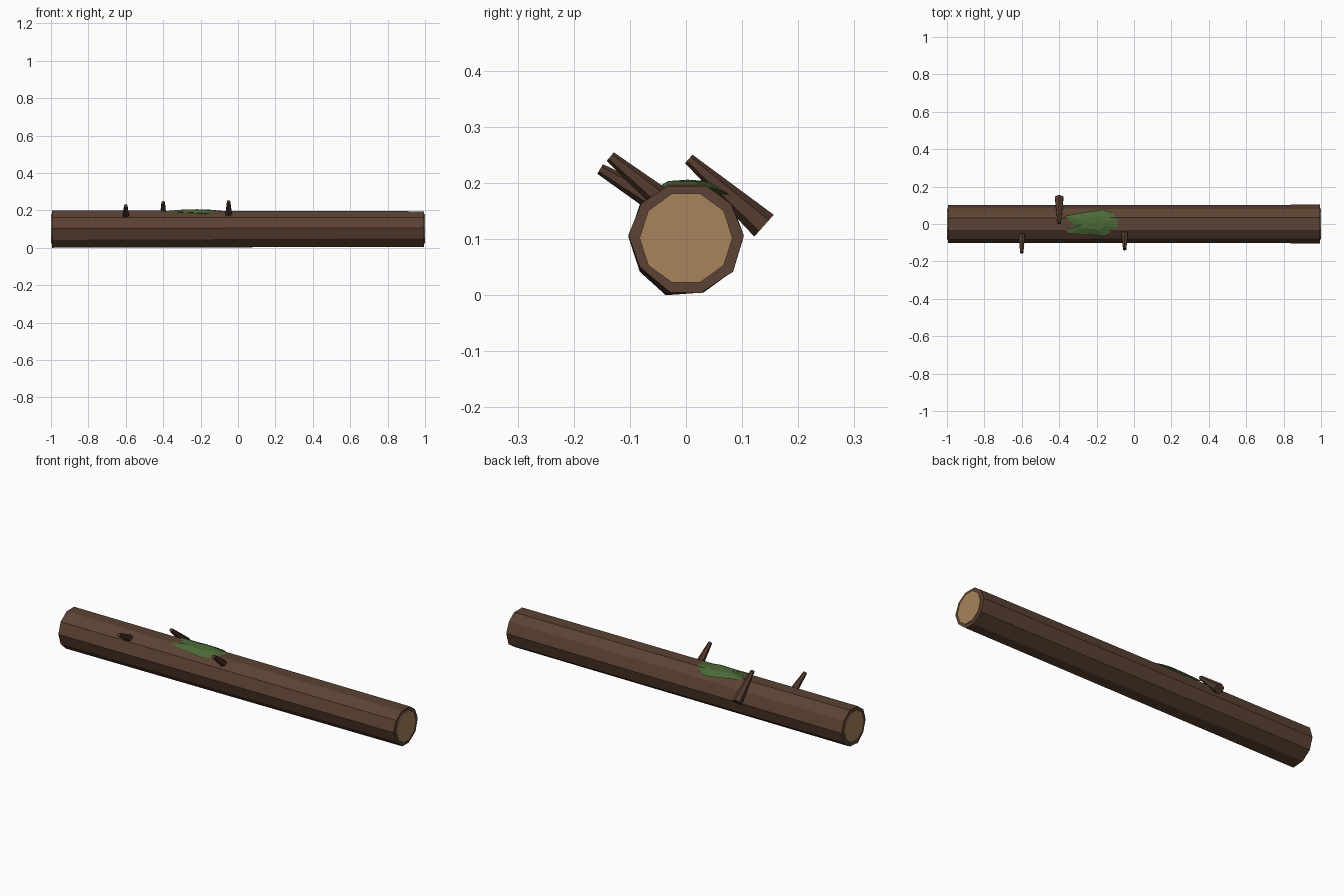
import bpy, bmesh, math
from mathutils import Vector, Matrix

if "Cube" in bpy.data.objects:
    bpy.data.objects.remove(bpy.data.objects["Cube"])


def material(name, *rgb):
    """Flat colour given as 0-255 display values, stored as linear."""
    linear = [((c / 255 + 0.055) / 1.055) ** 2.4 for c in rgb] + [1]
    mat = bpy.data.materials.new(name)
    mat.use_nodes = True
    mat.diffuse_color = linear
    bsdf = mat.node_tree.nodes["Principled BSDF"]
    bsdf.inputs["Base Color"].default_value = linear
    bsdf.inputs["Roughness"].default_value = 0.9
    return mat


bark = material("bark brown", 91, 66, 51)
twig = material("dark bark", 82, 58, 45)
wood = material("cut wood", 166, 132, 92)
moss = material("moss green", 76, 106, 56)


def finish(name, bm, mat):
    bmesh.ops.recalc_face_normals(bm, faces=bm.faces)
    mesh = bpy.data.meshes.new(name)
    bm.to_mesh(mesh)
    bm.free()
    mesh.materials.append(mat)
    obj = bpy.data.objects.new(name, mesh)
    bpy.context.collection.objects.link(obj)
    return obj


def cone(name, start, end, r1, r2, sides, mat, spin=0):
    """Tapered prism running from start to end."""
    start, end = Vector(start), Vector(end)
    axis = end - start
    turn = axis.to_track_quat('Z', 'Y').to_matrix().to_4x4()
    bm = bmesh.new()
    bmesh.ops.create_cone(bm, cap_ends=True, segments=sides, radius1=r1,
                          radius2=r2, depth=axis.length,
                          matrix=Matrix.Translation((start + end) / 2) @ turn
                          @ Matrix.Rotation(spin, 4, 'Z'))
    return finish(name, bm, mat)


# Trunk: ten-sided, slightly uneven at one end
right_ring = [(.103, .107), (.08, .163), (.036, .195), (-.032, .195),
              (-.08, .163), (-.103, .107), (-.082, .05), (-.028, .005),
              (.026, .004), (.084, .042)]
left_ring = [(.102 * math.cos(a), .102 + .102 * math.sin(a))
             for a in (math.tau * i / 10 for i in range(10))]
left_ring[7] = (-.036, .0)
bm = bmesh.new()
a = [bm.verts.new((.995, y, z)) for y, z in right_ring]
b = [bm.verts.new((-.995, y, z)) for y, z in left_ring]
bm.faces.new(a)
bm.faces.new(b)
for i in range(10):
    j = (i + 1) % 10
    bm.faces.new((a[i], a[j], b[j], b[i]))
finish("trunk", bm, bark)

# Pale cut discs on both ends
for side, name in ((1, "left_cut_end"), (-1, "right_cut_end")):
    cone(name, (side * .98, 0, .102), (side, 0, .102), .083, .083, 10, wood,
         math.pi / 2)

# Broken branch stubs
cone("front_outer_stub", (-.6, -.03, .152), (-.153, 0, 0) and (-.6, -.153, .225),
     .022, .01, 6, twig)
cone("front_inner_stub", (-.05, -.03, .16), (-.05, -.135, .247),
     .022, .01, 6, twig)
cone("back_stub", (-.4, .139, .124), (-.4, .005, .243), .026, .01, 6, twig)

# Moss patch: low faceted mound over the top of the trunk
outline = [(-.37, .043, .198), (-.28, .06, .19), (-.165, .077, .18),
           (-.12, .06, .187), (-.08, .027, .197), (-.09, -.02, .197),
           (-.16, -.067, .183), (-.25, -.055, .188), (-.34, -.05, .192),
           (-.38, -.03, .197), (-.32, -.01, .197)]
centre = Vector((-.22, .003, .206))
bm = bmesh.new()
rim = [bm.verts.new(p) for p in outline]
inner = []
for p in outline:
    q = centre.lerp(Vector(p), .5)
    q.z = .2035
    inner.append(bm.verts.new(q))
peak = bm.verts.new(centre)
base = bm.verts.new((centre.x, 0, .175))
for i in range(len(rim)):
    j = (i + 1) % len(rim)
    bm.faces.new((rim[i], rim[j], inner[j], inner[i]))
    bm.faces.new((inner[i], inner[j], peak))
    bm.faces.new((rim[j], rim[i], base))
finish("moss_patch", bm, moss)
